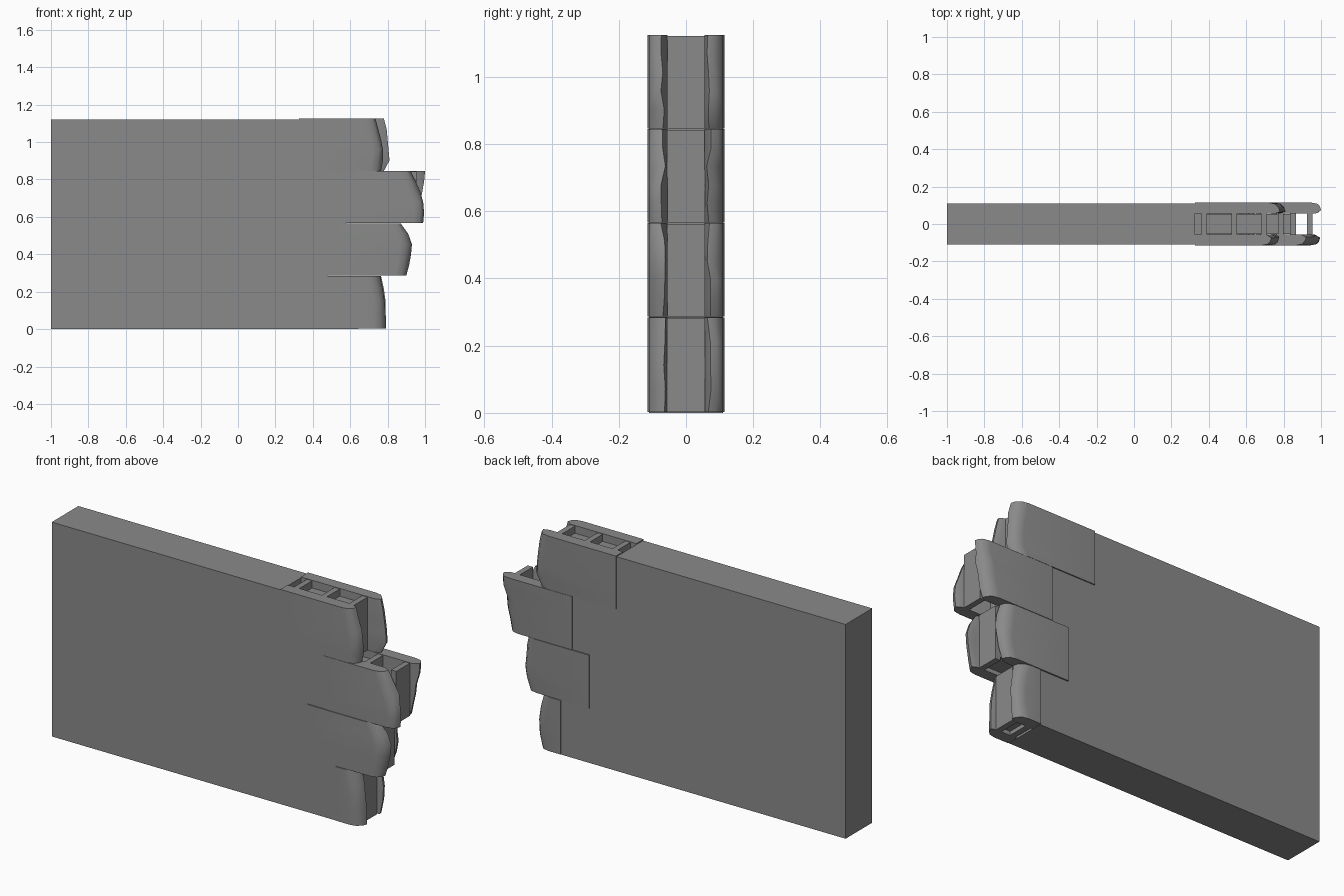
import bpy, bmesh, random

if "Cube" in bpy.data.objects:
    bpy.data.objects.remove(bpy.data.objects["Cube"])

random.seed(4)

gray = bpy.data.materials.new("concrete gray")
gray.diffuse_color = (0.25, 0.255, 0.25, 1)
gray.use_nodes = True
gray.node_tree.nodes["Principled BSDF"].inputs["Base Color"].default_value = gray.diffuse_color


def finish(name, bm, smooth=False):
    bmesh.ops.recalc_face_normals(bm, faces=bm.faces)
    me = bpy.data.meshes.new(name)
    bm.to_mesh(me)
    bm.free()
    ob = bpy.data.objects.new(name, me)
    bpy.context.collection.objects.link(ob)
    me.materials.append(gray)
    if smooth:
        bpy.ops.object.select_all(action='DESELECT')
        ob.select_set(True)
        bpy.context.view_layer.objects.active = ob
        bpy.ops.object.shade_smooth_by_angle(angle=0.75)
    return ob


def box(name, x0, x1, y0, y1, z0, z1):
    bm = bmesh.new()
    bmesh.ops.create_cube(bm, size=1)
    for v in bm.verts:
        v.co.x = x0 if v.co.x < 0 else x1
        v.co.y = y0 if v.co.y < 0 else y1
        v.co.z = z0 if v.co.z < 0 else z1
    return finish(name, bm)


def shell(name, x0, z0, z1, side, profile):
    """Block face plate whose far end is broken; profile lists end x from bottom to top."""
    bm = bmesh.new()
    n = len(profile)
    rings = []
    for i, xe in enumerate(profile):
        z = z0 + (z1 - z0) * i / (n - 1)
        j = random.uniform(-0.008, 0.008)
        section = [(x0, 0.115), (xe - 0.06 + j, 0.115), (xe - 0.025 + j, 0.108),
                   (xe - 0.006, 0.088 + j), (xe, 0.068 + j),
                   (xe - 0.03, 0.055), (x0, 0.055)]
        rings.append([bm.verts.new((x, y * side, z)) for x, y in section])
    for a, b in zip(rings, rings[1:]):
        for k in range(len(a)):
            m = (k + 1) % len(a)
            bm.faces.new((a[k], a[m], b[m], b[k]))
    bm.faces.new(rings[0])
    bm.faces.new(rings[-1])
    finish(name, bm, True)


# rows bottom to top: start x, z range, front end, back end, web positions, filled cells
rows = [
    (0.645, 0.002, 0.284, [0.79, 0.79, 0.785, 0.775, 0.76],
     [0.775, 0.785, 0.79, 0.78, 0.765], [0.655, 0.735], 1),
    (0.48, 0.287, 0.565, [0.90, 0.915, 0.925, 0.93, 0.91, 0.87],
     [0.84, 0.86, 0.87, 0.87, 0.865, 0.85], [0.515, 0.675, 0.835], 2),
    (0.578, 0.567, 0.845, [0.99, 0.995, 0.99, 0.975, 0.95, 0.92],
     [0.95, 0.965, 0.975, 0.985, 0.995, 1.0], [0.61, 0.77, 0.925], 1),
    (0.325, 0.846, 1.125, [0.765, 0.775, 0.775, 0.765, 0.75, 0.735],
     [0.78, 0.81, 0.805, 0.80, 0.795, 0.78], [0.36, 0.52, 0.68], 2),
]

# solid wall with a stepped end
outline = [(-1, 1.12), (-1, 0)]
bounds = [0, 0.285, 0.566, 0.8455, 1.12]
for r, row in enumerate(rows):
    outline += [(row[0], bounds[r]), (row[0], bounds[r + 1])]
bm = bmesh.new()
face = bm.faces.new([bm.verts.new((x, -0.11, z)) for x, z in outline])
ext = bmesh.ops.extrude_face_region(bm, geom=[face])
for g in ext["geom"]:
    if isinstance(g, bmesh.types.BMVert):
        g.co.y = 0.11
finish("wall", bm)

# broken hollow blocks
for r, (x0, z0, z1, front, back, webs, filled) in enumerate(rows):
    shell(f"front_shell_{r + 1}", x0, z0, z1, -1, front)
    shell(f"back_shell_{r + 1}", x0, z0, z1, 1, back)
    for k, wx in enumerate(webs):
        box(f"web_{r + 1}_{k + 1}", wx, wx + 0.03, -0.057, 0.057, z0, z1 - 0.003)
    # grout filling some of the cells
    for k in range(filled):
        box(f"core_{r + 1}_{k + 1}", webs[k] + 0.03, webs[k + 1],
            -0.054, 0.054, z0 + 0.02, z1 - 0.04)
